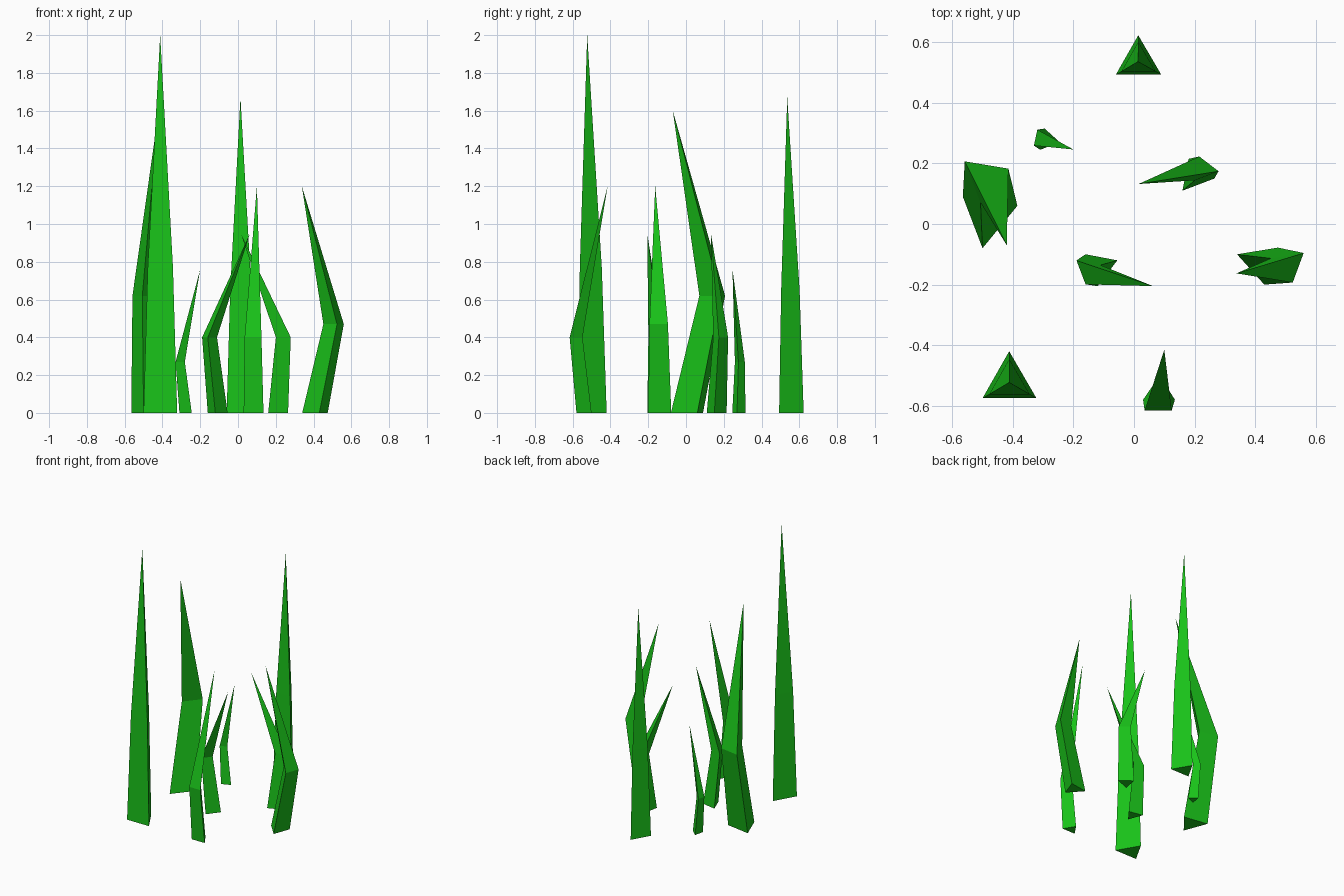
import bpy, bmesh
from mathutils import Vector

if "Cube" in bpy.data.objects:
    bpy.data.objects.remove(bpy.data.objects["Cube"])

green = bpy.data.materials.new("grass_green")
green.diffuse_color = (0.01, 0.55, 0.01, 1)
green.use_nodes = True
green.node_tree.nodes["Principled BSDF"].inputs["Base Color"].default_value = green.diffuse_color


def blade(name, base, lean, scale, knee_z, tip):
    """Three-sided grass blade: base triangle, shifted and shrunk knee, pointed tip."""
    pts = [Vector((x, y, 0)) for x, y in base]
    centre = sum(pts, Vector()) / 3
    shift = Vector((*lean, knee_z))
    bm = bmesh.new()
    low = [bm.verts.new(p) for p in pts]
    mid = [bm.verts.new(centre + (p - centre) * scale + shift) for p in pts]
    top = bm.verts.new(tip)
    bm.faces.new(low)
    for i in range(3):
        j = (i + 1) % 3
        bm.faces.new((low[i], low[j], mid[j], mid[i]))
        bm.faces.new((mid[i], mid[j], top))
    bmesh.ops.recalc_face_normals(bm, faces=bm.faces)
    mesh = bpy.data.meshes.new(name)
    bm.to_mesh(mesh)
    bm.free()
    mesh.materials.append(green)
    bpy.context.collection.objects.link(bpy.data.objects.new(name, mesh))


# Upright blades
blade("tall_front_blade", [(-.5, -.575), (-.322, -.575), (-.412, -.42)],
      (0, 0), .75, .77, (-.412, -.523, 2))
blade("tall_back_blade", [(-.06, .493), (.09, .493), (.014, .623)],
      (0, 0), .75, .65, (.013, .536, 1.67))

# Bent blades
blade("left_blade", [(-.5, -.08), (-.385, .06), (-.565, .09)],
      (-.01, .13), .8, .62, (-.42, -.07, 1.6))
blade("front_blade", [(.03, -.58), (.135, -.58), (.085, -.5)],
      (-.003, -.04), .85, .4, (.1, -.415, 1.2))
blade("right_blade", [(.34, -.1), (.43, -.2), (.475, -.078)],
      (.097, -.008), .8, .47, (.338, -.163, 1.2))
blade("back_right_blade", [(.18, .215), (.16, .11), (.265, .15)],
      (.03, .022), .75, .4, (.015, .132, .95))
blade("inner_blade", [(-.16, -.1), (-.12, -.205), (-.055, -.12)],
      (-.042, -.01), .75, .4, (.063, -.205, .95))
blade("small_blade", [(-.295, .315), (-.31, .245), (-.245, .27)],
      (-.027, .006), .75, .27, (-.2, .246, .76))
